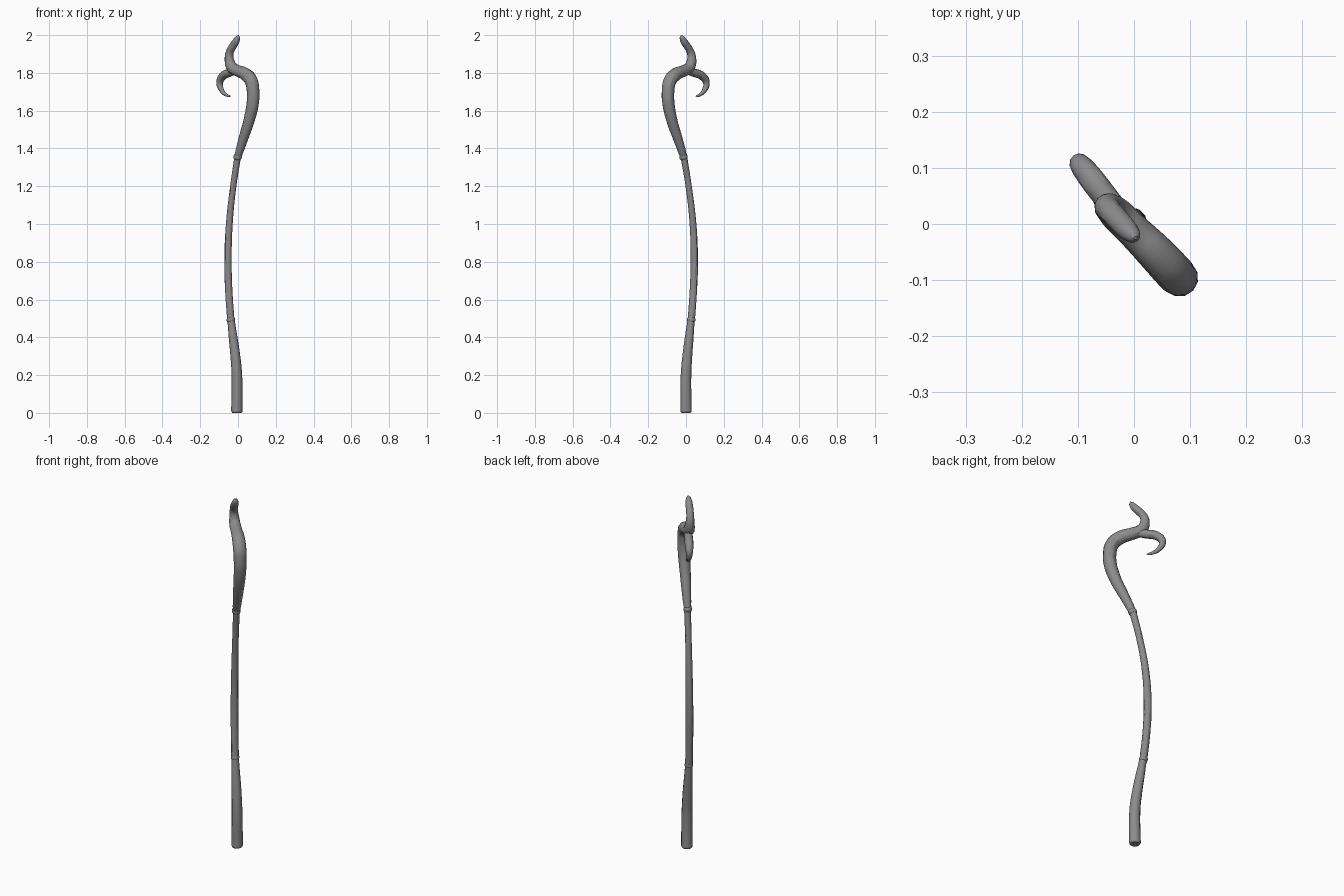
import bpy
from mathutils import Vector

# dark grey wood
wood = bpy.data.materials.new("dark_grey")
wood.diffuse_color = (.26, .26, .26, 1)


def tube(name, pts):
    """Smooth tapered tube through (x, y, z, radius) points."""
    cu = bpy.data.curves.new(name + "_path", 'CURVE')
    cu.dimensions = '3D'
    cu.bevel_depth = 1.0
    cu.bevel_resolution = 4
    cu.resolution_u = 6
    cu.use_fill_caps = True
    sp = cu.splines.new('BEZIER')
    sp.radius_interpolation = 'CARDINAL'
    sp.bezier_points.add(len(pts) - 1)
    for bp, (x, y, z, r) in zip(sp.bezier_points, pts):
        bp.co = (x, y, z)
        bp.radius = r
        bp.handle_left_type = bp.handle_right_type = 'AUTO'
    cu.materials.append(wood)
    ob = bpy.data.objects.new(name, cu)
    bpy.context.collection.objects.link(ob)
    bpy.ops.object.select_all(action='DESELECT')
    ob.select_set(True)
    bpy.context.view_layer.objects.active = ob
    bpy.ops.object.convert(target='MESH')
    bpy.ops.object.shade_smooth_by_angle()
    return bpy.context.object


def collar(name, pos, axis, radius):
    """Rounded ring around the shaft."""
    p, a = Vector(pos), Vector(axis).normalized()
    steps = [(-.014, .75), (-.009, .95), (0, 1.03), (.009, .95), (.014, .75)]
    tube(name, [(*(p + a * d), radius * s) for d, s in steps])


# thick lower shaft with a rounded foot
tube("lower_shaft", [
    (-.006, 0, 0, .024), (-.006, 0, .006, .029), (-.006, 0, .02, .030),
    (-.006, 0, .2, .028), (-.014, .007, .3, .026),
    (-.026, .017, .4, .023), (-.038, .028, .5, .019)])

# slender bowed middle shaft
tube("middle_shaft", [
    (-.038, .028, .49, .020), (-.049, .039, .65, .020),
    (-.053, .044, .8, .020), (-.046, .037, 1.0, .0185),
    (-.025, .014, 1.2, .017), (-.001, -.012, 1.36, .018)])

# collars at the joints
collar("lower_collar", (-.038, .028, .493), (-.1, .09, 1), .022)
collar("upper_collar", (-.002, -.013, 1.355), (.2, -.2, 1), .022)

# curled head ending in an upright horn
tube("head", [
    (-.003, -.012, 1.352, .019), (.009, -.023, 1.39, .022),
    (.031, -.046, 1.46, .026), (.059, -.075, 1.55, .030),
    (.078, -.093, 1.64, .033), (.080, -.095, 1.70, .034),
    (.070, -.085, 1.757, .035), (.040, -.053, 1.793, .034),
    (.001, -.014, 1.810, .031), (-.032, .018, 1.830, .030),
    (-.046, .030, 1.870, .025), (-.044, .025, 1.908, .021),
    (-.025, .004, 1.945, .020), (-.009, -.013, 1.970, .018),
    (.000, -.022, 1.990, .012), (.003, -.025, 1.999, .003)])

# small hooked branch
tube("hook_branch", [
    (-.015, .005, 1.812, .020), (-.045, .041, 1.801, .022),
    (-.080, .086, 1.783, .022), (-.097, .108, 1.747, .018),
    (-.086, .097, 1.707, .013), (-.065, .076, 1.685, .009),
    (-.045, .058, 1.677, .005), (-.038, .052, 1.677, .001)])
